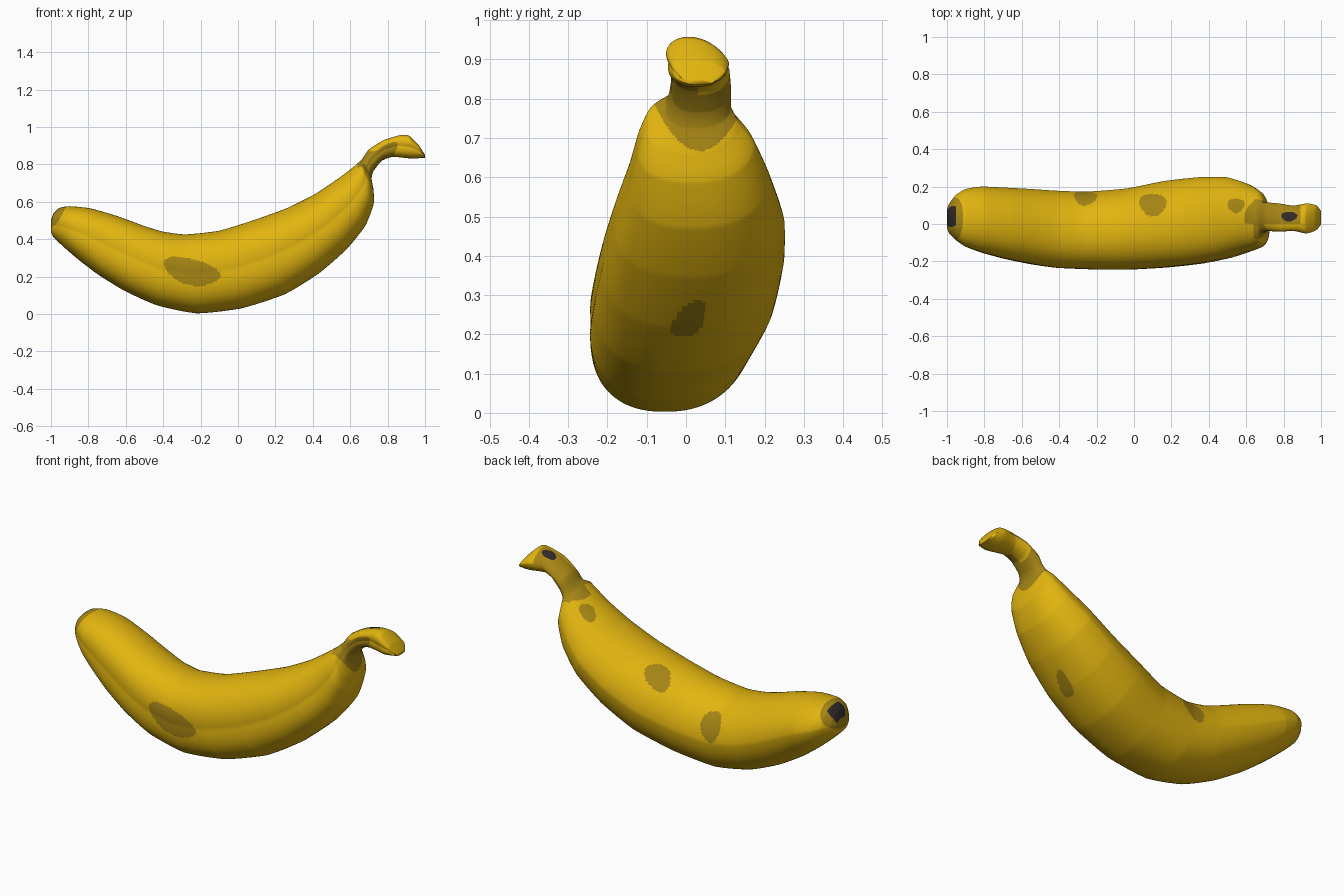
import bpy, bmesh, math
from mathutils import Vector

if "Cube" in bpy.data.objects:
    bpy.data.objects.remove(bpy.data.objects["Cube"])

# Cross-sections along the fruit: top x, top z, bottom x, bottom z, y min, y max
RINGS = [
    (-1.0, .50, -1.0, .44, -.02, .08),
    (-.985, .54, -.99, .415, -.05, .11),
    (-.955, .567, -.95, .375, -.085, .155),
    (-.90, .576, -.90, .33, -.12, .187),
    (-.79, .565, -.84, .28, -.15, .20),
    (-.65, .525, -.74, .205, -.182, .195),
    (-.50, .47, -.60, .12, -.212, .187),
    (-.40, .44, -.43, .045, -.232, .178),
    (-.28, .425, -.22, .003, -.240, .173),
    (-.10, .445, .02, .03, -.242, .19),
    (.08, .50, .25, .105, -.230, .23),
    (.26, .565, .43, .215, -.21, .25),
    (.41, .64, .58, .345, -.18, .25),
    (.53, .72, .68, .47, -.145, .215),
    (.61, .78, .725, .585, -.122, .175),
    (.645, .81, .725, .66, -.10, .135),
    (.665, .83, .714, .725, -.05, .115),
    (.70, .88, .725, .765, -.037, .115),
    (.78, .93, .77, .82, -.035, .11),
    (.87, .957, .83, .84, -.033, .098),
    (.915, .953, .935, .83, -.045, .11),
    (.965, .905, .985, .835, -.03, .10),
    (1.0, .85, 1.0, .835, .0, .07),
]
SIDES, STEPS = 160, 18


def smooth(rows, steps):
    """Half Catmull-Rom, half straight blend between the cross-sections."""
    out, n = [], len(rows)
    for i in range(n - 1):
        quad = [rows[max(i - 1, 0)], rows[i], rows[i + 1], rows[min(i + 2, n - 1)]]
        for k in range(steps):
            t = k / steps
            row = []
            for a, b, c, d in zip(*quad):
                curve = .5 * (2 * b + (c - a) * t + (2 * a - 5 * b + 4 * c - d) * t * t
                              + (3 * b - a - 3 * c + d) * t ** 3)
                row.append(.5 * curve + .5 * (b + (c - b) * t))
            out.append(row)
    out.append(list(rows[-1]))
    return out


def power(v, e):
    return math.copysign(abs(v) ** e, v)


def blob(u, v, cu, cv, ru, rv, tilt=0):
    """True inside a tilted, slightly wobbly ellipse."""
    c, s = math.cos(tilt), math.sin(tilt)
    a = ((u - cu) * c + (v - cv) * s) / ru
    b = ((v - cv) * c - (u - cu) * s) / rv
    return math.hypot(a, b) < 1 + .07 * math.sin(3 * math.atan2(b, a))


def colour(p, n):
    """0 yellow skin, 1 brown bruise, 2 dark tip."""
    x, y, z = p
    # blossom end
    if x < -.9:
        if x < -.953 and blob(y, z, .04, .53, .055, .055):
            return 2
        if ((x + 1) / .085) ** 2 + ((y - .03) / .13) ** 2 + ((z - .54) / .08) ** 2 < 1.2:
            return 1
    # stem
    if n.z > .3 and blob(x, y, .83, .04, .042, .026):
        return 2
    if .64 < x < .76 and z < .87 and z > .667 + 9 * (y - .035) ** 2:
        return 1
    if n.z > .1 and z > .76 and .59 < x < .89 and y > 0:
        return 1
    if y < .03 and n.z < .5 and z > .76 and blob(x, z, .77, .85, .1, .04, .6):
        return 1
    # spots on the skin
    if n.z > 0 and (blob(x, y, .10, .105, .072, .06)
                    or blob(x, y, .545, .10, .045, .038)):
        return 1
    if y < 0 and blob(x, z, -.25, .228, .152, .07, -.25):
        return 1
    if y > 0 and blob(x, z, -.26, .295, .06, .074, -.3):
        return 1
    if n.x > .1 and x > .2 and blob(y, z, .008, .237, .056, .033, .85):
        return 1
    return 0


# Loft the whole fruit, body and stem
bm = bmesh.new()
loops = []
for tx, tz, bx, bz, y0, y1 in smooth(RINGS, STEPS):
    mid = Vector(((tx + bx) / 2, (y0 + y1) / 2, (tz + bz) / 2))
    up = Vector(((tx - bx) / 2, 0, (tz - bz) / 2))
    half = (y1 - y0) / 2
    stem = min(max((mid.x - .68) / .1, 0), 1)
    loop = []
    for k in range(SIDES):
        a = 2 * math.pi * k / SIDES
        c, s = math.cos(a), math.sin(a)
        e = .96 if s > 0 else .87          # flatter belly, rounder top
        c, s = power(c, e), power(s, e)
        lean = -half * ((.12 + .25 * stem) * s if s > 0 else -.10 * s)
        loop.append(bm.verts.new(mid + up * s + Vector((0, half * c + lean, 0))))
    loops.append(loop)
for a, b in zip(loops, loops[1:]):
    for k in range(SIDES):
        j = (k + 1) % SIDES
        bm.faces.new((a[k], a[j], b[j], b[k]))
bm.faces.new(loops[0])
bm.faces.new(loops[-1])
bmesh.ops.recalc_face_normals(bm, faces=bm.faces)
bm.normal_update()
for f in bm.faces:
    f.material_index = colour(f.calc_center_median(), f.normal)
    f.smooth = True

mesh = bpy.data.meshes.new("banana")
bm.to_mesh(mesh)
bm.free()
for name, rgb in (("yellow_skin", (.76, .46, .005)),
                  ("brown_bruise", (.38, .235, .007)),
                  ("dark_tip", (.03, .022, .022))):
    m = bpy.data.materials.new(name)
    m.diffuse_color = (*rgb, 1)
    m.use_nodes = True
    m.node_tree.nodes["Principled BSDF"].inputs["Base Color"].default_value = m.diffuse_color
    mesh.materials.append(m)
banana = bpy.data.objects.new("banana", mesh)
bpy.context.collection.objects.link(banana)
